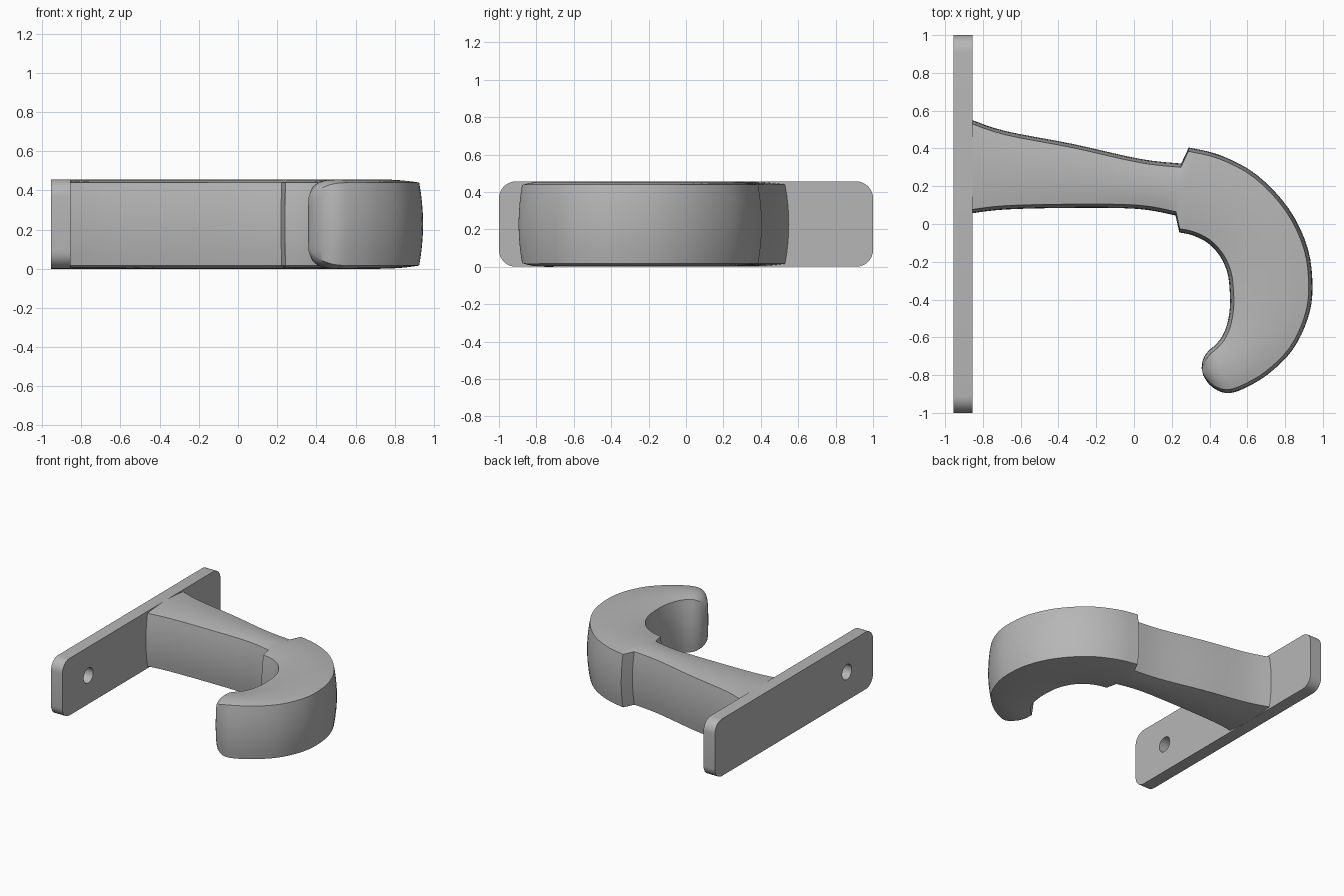
import bpy, bmesh, math
from mathutils import Vector

if "Cube" in bpy.data.objects:
    bpy.data.objects.remove(bpy.data.objects["Cube"])

HEIGHT = 0.456
MID = HEIGHT / 2

grey = bpy.data.materials.new("grey")
grey.diffuse_color = (0.47, 0.47, 0.47, 1)
grey.use_nodes = True
grey.node_tree.nodes["Principled BSDF"].inputs["Base Color"].default_value = grey.diffuse_color


def finish(bm, name, angle):
    bmesh.ops.recalc_face_normals(bm, faces=bm.faces)
    me = bpy.data.meshes.new(name)
    bm.to_mesh(me)
    bm.free()
    me.materials.append(grey)
    ob = bpy.data.objects.new(name, me)
    bpy.context.collection.objects.link(ob)
    smooth(ob, angle)
    return ob


def smooth(ob, angle):
    bpy.ops.object.select_all(action='DESELECT')
    ob.select_set(True)
    bpy.context.view_layer.objects.active = ob
    bpy.ops.object.shade_smooth_by_angle(angle=math.radians(angle))


def spline(rows, steps):
    """Catmull-Rom interpolation of station rows."""
    rows = [Vector(r) for r in rows]
    out = []
    for i in range(len(rows) - 1):
        p0, p1, p2 = rows[max(i - 1, 0)], rows[i], rows[i + 1]
        p3 = rows[min(i + 2, len(rows) - 1)]
        for k in range(steps):
            t = k / steps
            out.append(0.5 * (2 * p1 + (p2 - p0) * t
                              + (2 * p0 - 5 * p1 + 4 * p2 - p3) * t * t
                              + (3 * p1 - p0 - 3 * p2 + p3) * t ** 3))
    return out + [rows[-1]]


def section(st, n=8):
    """Pillow-shaped ring: bulged sides and domed top and bottom."""
    a, b, h = Vector(st[0:2]), Vector(st[2:4]), st[4]
    centre, half = (a + b) / 2, (a - b) / 2
    w = half.length
    d = half / w
    bulge, dome = min(0.02, w * 0.3), 0.016
    cw, ch = w - bulge, h - dome
    pts = []
    for side in range(4):
        for k in range(n):
            t = -1 + 2 * k / n
            arc = 1 - t * t
            u, v = [(cw + bulge * arc, t * ch), (-t * cw, ch + dome * arc),
                    (-cw - bulge * arc, -t * ch), (t * cw, -ch - dome * arc)][side]
            p = centre + d * u
            pts.append((p.x, p.y, MID + v))
    return pts


# Arm and hook: stations are outer x, y, inner x, y, half height
H = MID
arm = [(-0.87, 0.555, -0.87, 0.055, H), (-0.68, 0.492, -0.68, 0.077, H),
       (-0.33, 0.425, -0.33, 0.085, H), (0.03, 0.345, 0.02, 0.08, H),
       (0.25, 0.32, 0.22, 0.045, H)]
hook = [(0.29, 0.405, 0.24, -0.045, H), (0.46, 0.363, 0.31, -0.06, H),
        (0.65, 0.26, 0.39, -0.10, H), (0.82, 0.08, 0.455, -0.17, H),
        (0.92, -0.13, 0.495, -0.26, H), (0.945, -0.34, 0.507, -0.36, H),
        (0.92, -0.50, 0.507, -0.45, H), (0.84, -0.665, 0.49, -0.54, H),
        (0.71, -0.795, 0.46, -0.605, H), (0.58, -0.872, 0.425, -0.645, H),
        (0.50, -0.895, 0.396, -0.67, 0.222), (0.44, -0.88, 0.373, -0.70, 0.203),
        (0.395, -0.845, 0.362, -0.73, 0.172), (0.366, -0.80, 0.358, -0.765, 0.14)]
bm = bmesh.new()
rings = [[bm.verts.new(p) for p in section(s)] for s in spline(arm, 4) + spline(hook, 4)]
for r, q in zip(rings, rings[1:]):
    for i in range(len(r)):
        j = (i + 1) % len(r)
        bm.faces.new((r[i], r[j], q[j], q[i]))
bm.faces.new(rings[0])
bm.faces.new(rings[-1])
finish(bm, "arm_and_hook", 35)

# Wall plate with rounded corners
bm = bmesh.new()
R, X0, X1 = 0.09, -0.955, -0.855
outline = []
for cy, cz, start in [(1 - R, HEIGHT - R, 0), (-1 + R, HEIGHT - R, 90),
                      (-1 + R, R, 180), (1 - R, R, 270)]:
    for k in range(9):
        a = math.radians(start + k * 90 / 8)
        outline.append((cy + R * math.cos(a), cz + R * math.sin(a)))
face = bm.faces.new([bm.verts.new((X0, y, z)) for y, z in outline])
ext = bmesh.ops.extrude_face_region(bm, geom=[face])
bmesh.ops.translate(bm, vec=(X1 - X0, 0, 0),
                    verts=[g for g in ext["geom"] if isinstance(g, bmesh.types.BMVert)])
plate = finish(bm, "wall_plate", 30)

# Screw hole
bpy.ops.mesh.primitive_cylinder_add(vertices=32, radius=0.06, depth=0.4,
                                    location=((X0 + X1) / 2, -0.67, MID),
                                    rotation=(0, math.pi / 2, 0))
cutter = bpy.context.object
cutter.name = "hole_cutter"
cutter.hide_render = True
bpy.context.view_layer.objects.active = plate
mod = plate.modifiers.new("hole", 'BOOLEAN')
mod.operation = 'DIFFERENCE'
mod.solver = 'EXACT'
mod.object = cutter
bpy.ops.object.modifier_apply(modifier=mod.name)
bpy.data.objects.remove(cutter)
smooth(plate, 30)
